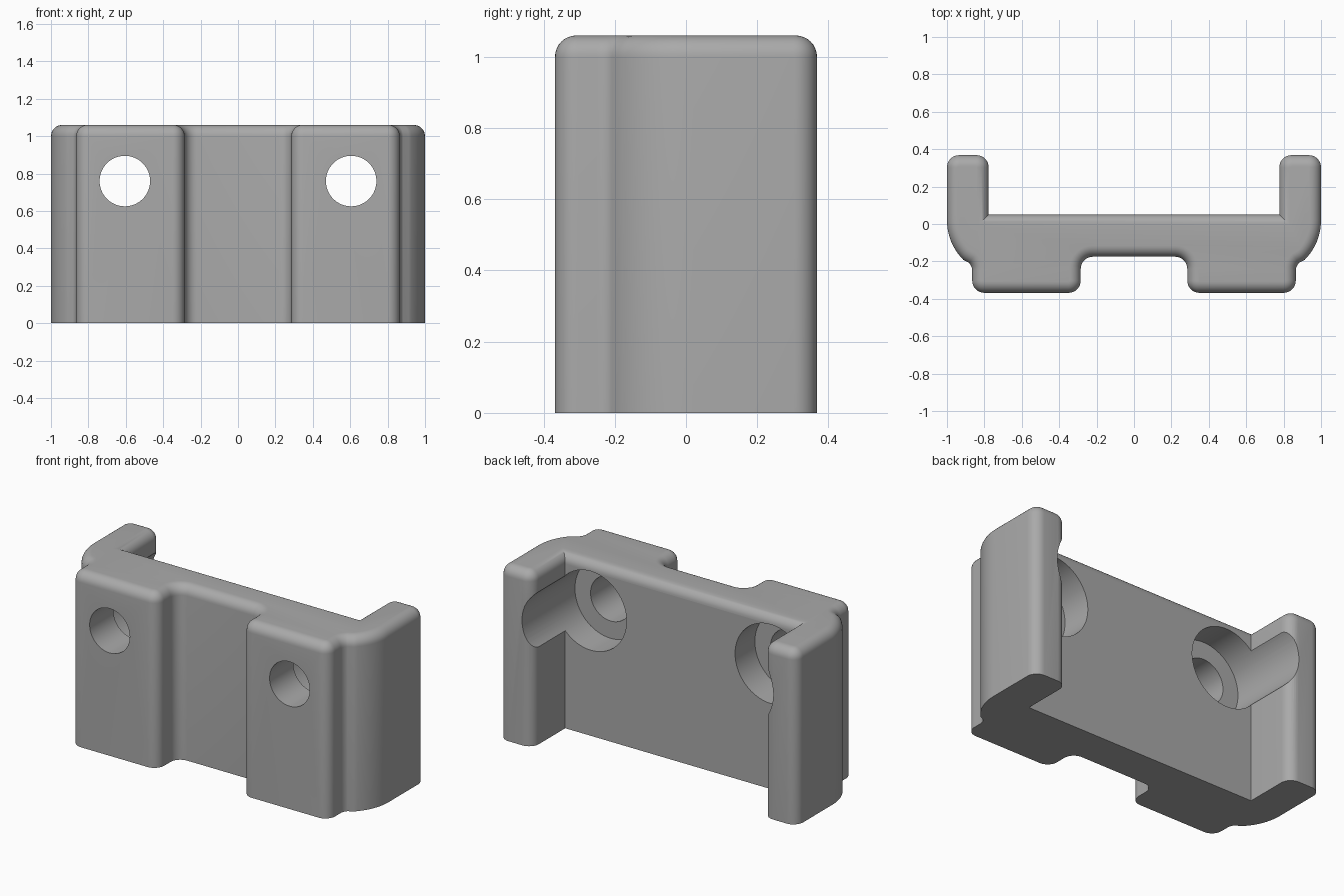
import bpy, bmesh, math
from mathutils import Vector

if "Cube" in bpy.data.objects:
    bpy.data.objects.remove(bpy.data.objects["Cube"], do_unlink=True)

HEIGHT, ROUND = 1.06, 0.06

grey = bpy.data.materials.new("plain_grey")
grey.use_nodes = True
grey.diffuse_color = (0.4, 0.4, 0.4, 1)
grey.node_tree.nodes["Principled BSDF"].inputs["Base Color"].default_value = (0.4, 0.4, 0.4, 1)


def arc(cx, cy, r, start, end, steps=8):
    angles = [math.radians(start + (end - start) * i / steps) for i in range(steps + 1)]
    return [Vector((cx + r * math.cos(a), cy + r * math.sin(a))) for a in angles]


def inset(points, d):
    """Move a counter-clockwise outline inwards with mitred corners."""
    out = []
    for i, p in enumerate(points):
        e1 = (p - points[i - 1]).normalized()
        e2 = (points[(i + 1) % len(points)] - p).normalized()
        n1, n2 = Vector((-e1.y, e1.x)), Vector((-e2.y, e2.x))
        out.append(p + (n1 + n2) * d / (1 + n1.dot(n2)))
    return out


# Half outline: front recess, front pad, curved shoulder, rear arm, back wall
half = (arc(0.22, -0.24, 0.065, 90, 0)
        + arc(0.35, -0.303, 0.065, 180, 270)
        + arc(0.80, -0.303, 0.065, 270, 360)
        + arc(0.925, -0.25, 0.06, 180, 135, 5)
        + arc(0.70, 0.02, 0.30, -45, 0, 10)
        + arc(0.935, 0.303, 0.065, 0, 90)
        + arc(0.842, 0.303, 0.065, 90, 180)
        + [Vector((0.777, 0.05))])
outline = half + [Vector((-p.x, p.y)) for p in reversed(half)]

# Body: stacked outlines, shrinking along a quarter circle at the top rim
layers = [(0, 0)]
for i in range(9):
    a = math.radians(90 * i / 8)
    layers.append((ROUND * (1 - math.cos(a)), HEIGHT - ROUND + ROUND * math.sin(a)))
bm = bmesh.new()
rings = [[bm.verts.new((p.x, p.y, z)) for p in inset(outline, d)] for d, z in layers]
count = len(outline)
for low, high in zip(rings, rings[1:]):
    for i in range(count):
        j = (i + 1) % count
        bm.faces.new((low[i], low[j], high[j], high[i]))
bm.faces.new(rings[0][::-1])
bm.faces.new(rings[-1])
mesh = bpy.data.meshes.new("bracket_body")
bm.to_mesh(mesh)
bm.free()
mesh.materials.append(grey)
body = bpy.data.objects.new("bracket_body", mesh)
bpy.context.collection.objects.link(body)


def drill(x, radius, y_front, y_back):
    """Cut a round hole along y through the body."""
    bpy.ops.mesh.primitive_cylinder_add(
        vertices=64, radius=radius, depth=y_back - y_front,
        location=(x, (y_front + y_back) / 2, 0.76), rotation=(math.pi / 2, 0, 0))
    cutter = bpy.context.object
    cutter.name = "hole_cutter"
    cutter.hide_render = True
    cutter.data.materials.append(grey)
    cut = body.modifiers.new("hole", "BOOLEAN")
    cut.operation, cut.solver, cut.object = "DIFFERENCE", "EXACT", cutter
    bpy.context.view_layer.objects.active = body
    bpy.ops.object.modifier_apply(modifier=cut.name)
    bpy.data.objects.remove(cutter, do_unlink=True)


# Screw holes with wide counterbores that also notch the arms
for side in (-1, 1):
    drill(side * 0.605, 0.24, -0.14, 0.6)
    drill(side * 0.605, 0.135, -0.6, 0.0)

bpy.ops.object.select_all(action="DESELECT")
body.select_set(True)
bpy.context.view_layer.objects.active = body
bpy.ops.object.shade_smooth_by_angle(angle=math.radians(30))
